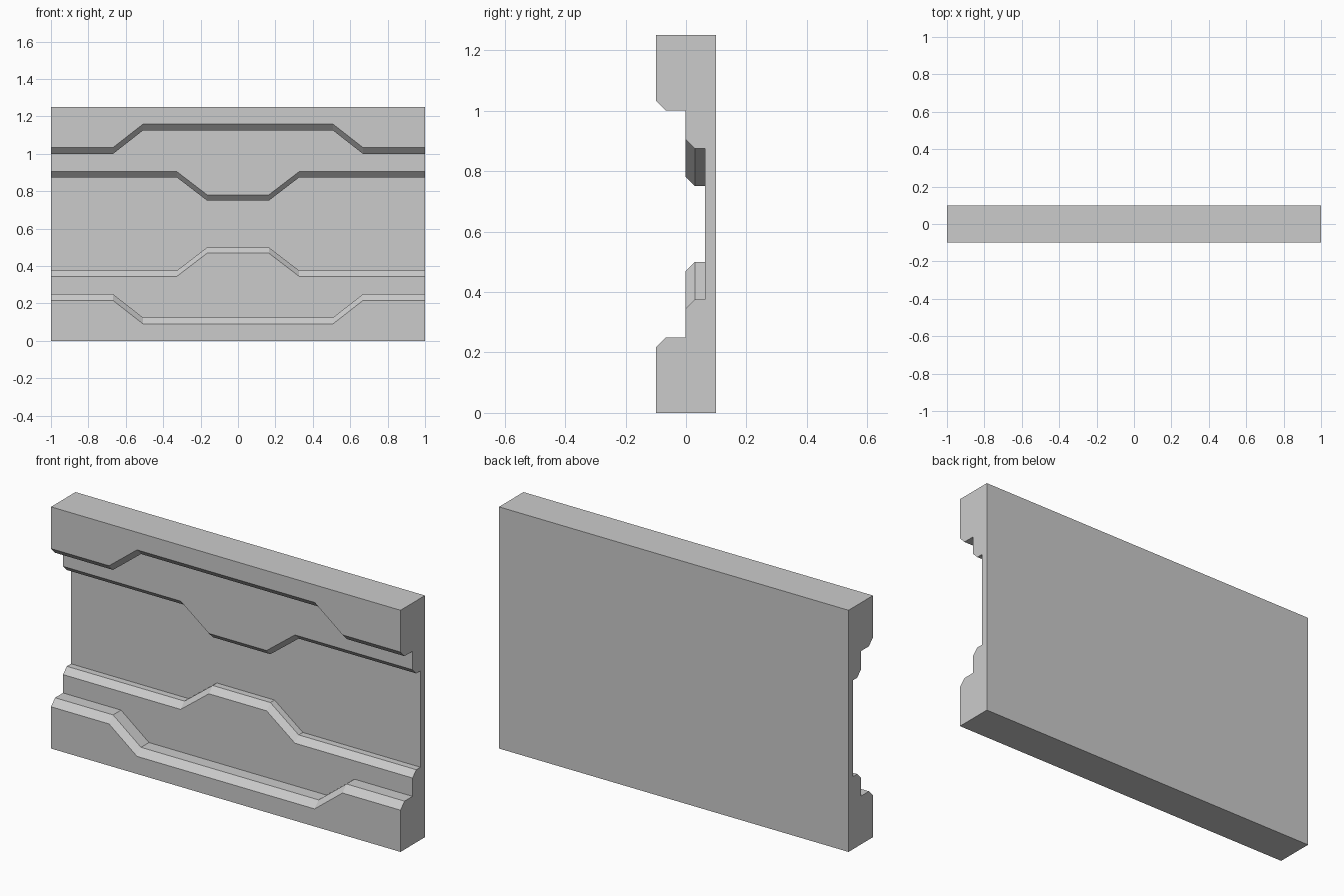
import bpy, bmesh, math

if "Cube" in bpy.data.objects:
    bpy.data.objects.remove(bpy.data.objects["Cube"])

HEIGHT, BACK = 1.25, 0.1
CENTRES = [-1, -0.668, -0.508, -0.327, -0.165, 0.165, 0.327, 0.508, 0.668, 1]


def step(x, near, far, z_near, z_far):
    """Edge height: z_near in the middle, sloping to z_far at the ends."""
    t = min(max((abs(x) - near) / (far - near), 0), 1)
    return z_near + t * (z_far - z_near)


def section(x):
    """Cross-section (y, z) at x: stepped, chamfered lower half plus its mirror."""
    outer = step(x, 0.508, 0.668, 0.125, 0.25)
    inner = step(x, 0.165, 0.327, 0.50, 0.376)
    lower = [(BACK, 0), (-0.1, 0),
             (-0.1, outer - 0.034), (-0.067, outer), (-0.002, outer),
             (-0.002, inner - 0.031), (0.029, inner), (0.063, inner)]
    return lower + [(y, HEIGHT - z) for y, z in reversed(lower)]


# Wall panel: loft the cross-section across the width
bm = bmesh.new()
rings = [[bm.verts.new((x, y, z)) for y, z in section(x)] for x in CENTRES]
for a, b in zip(rings, rings[1:]):
    for i in range(len(a)):
        j = (i + 1) % len(a)
        bm.faces.new((a[i], a[j], b[j], b[i]))
bm.faces.new(rings[0])
bm.faces.new(rings[-1])

# Merge coplanar strips into clean flat faces
bmesh.ops.recalc_face_normals(bm, faces=bm.faces)
bmesh.ops.dissolve_limit(bm, angle_limit=math.radians(0.5),
                         verts=bm.verts, edges=bm.edges)

mesh = bpy.data.meshes.new("wall_panel")
bm.to_mesh(mesh)
bm.free()
bpy.context.collection.objects.link(bpy.data.objects.new("wall_panel", mesh))
